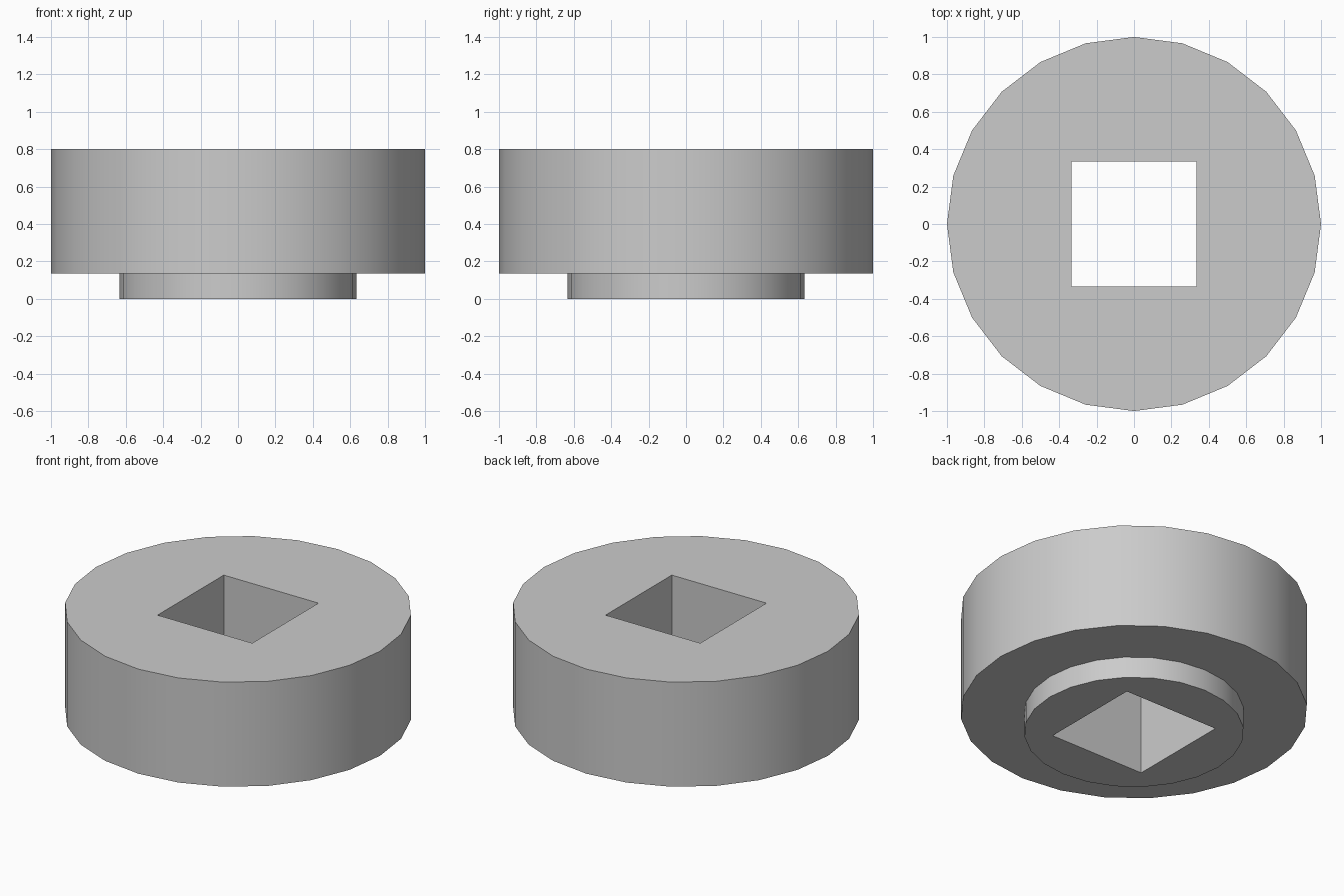
import bpy, bmesh, math

if "Cube" in bpy.data.objects:
    bpy.data.objects.remove(bpy.data.objects["Cube"])

SIDES = 24
HOLE = 0.333

bm = bmesh.new()


def ring(radius, z, count=SIDES, start=0.0):
    """Loop of vertices around the z axis."""
    return [bm.verts.new((radius * math.cos(start + math.tau * i / count),
                          radius * math.sin(start + math.tau * i / count), z))
            for i in range(count)]


def bridge(a, b):
    """Quads between two loops of equal length."""
    n = len(a)
    for i in range(n):
        j = (i + 1) % n
        bm.faces.new((a[i], a[j], b[j], b[i]))


def cap(outer, square):
    """Flat cap with a square opening, as four convex panels."""
    q = SIDES // 4
    for k in range(4):
        arc = [outer[(q // 2 + k * q + i) % SIDES] for i in range(q + 1)]
        bm.faces.new(arc + [square[(k + 1) % 4], square[k]])


# Stepped outside: wide body above a narrow collar
body_top = ring(1.0, 0.8)
body_bottom = ring(1.0, 0.135)
collar_top = ring(0.633, 0.135)
collar_bottom = ring(0.633, 0.0)
bridge(body_top, body_bottom)
bridge(body_bottom, collar_top)
bridge(collar_top, collar_bottom)

# Square hole straight through
corner = HOLE * math.sqrt(2)
hole_top = ring(corner, 0.8, 4, math.pi / 4)
hole_bottom = ring(corner, 0.0, 4, math.pi / 4)
bridge(hole_top, hole_bottom)
cap(body_top, hole_top)
cap(collar_bottom, hole_bottom)

bmesh.ops.recalc_face_normals(bm, faces=bm.faces)
mesh = bpy.data.meshes.new("square_hole_bushing")
bm.to_mesh(mesh)
bm.free()

bushing = bpy.data.objects.new("square_hole_bushing", mesh)
bpy.context.collection.objects.link(bushing)
bpy.context.view_layer.objects.active = bushing
bushing.select_set(True)
bpy.ops.object.shade_smooth_by_angle(angle=math.radians(30))
